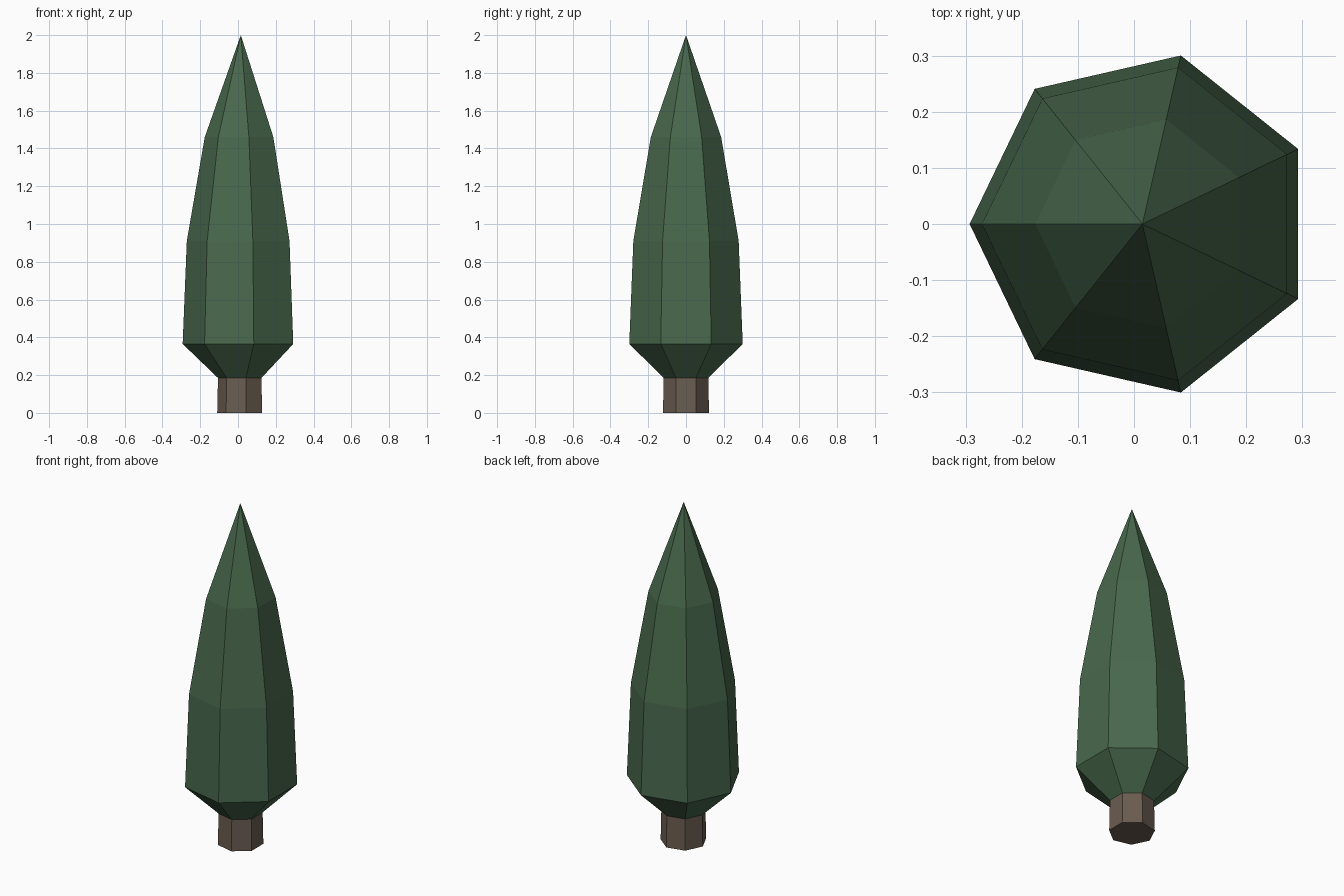
import bpy
import bmesh
from math import cos, sin, pi

SIDES = 7
CENTRE_X = 0.015  # puts the seven-sided outline evenly about x = 0

cube = bpy.data.objects.get("Cube")
if cube:
    bpy.data.objects.remove(cube, do_unlink=True)


def material(name, rgb):
    mat = bpy.data.materials.new(name)
    mat.use_nodes = True
    colour = (*rgb, 1.0)
    mat.diffuse_color = colour
    bsdf = next(n for n in mat.node_tree.nodes if n.type == 'BSDF_PRINCIPLED')
    bsdf.inputs["Base Color"].default_value = colour
    bsdf.inputs["Roughness"].default_value = 0.9
    return mat


def lathe(name, profile, mat):
    """Flat-faced solid from (radius, height) rings; zero radius makes a tip."""
    bm = bmesh.new()
    rings = []
    for radius, z in profile:
        count = SIDES if radius > 0 else 1
        angles = [pi + 2 * pi * i / SIDES for i in range(count)]
        rings.append([bm.verts.new((CENTRE_X + radius * cos(a), radius * sin(a), z))
                      for a in angles])
    for low, high in zip(rings, rings[1:]):
        for i in range(SIDES):
            j = (i + 1) % SIDES
            if len(high) == 1:
                bm.faces.new((low[i], low[j], high[0]))
            else:
                bm.faces.new((low[i], low[j], high[j], high[i]))
    # Close the open ends
    bm.faces.new(rings[0][::-1])
    if len(rings[-1]) > 1:
        bm.faces.new(rings[-1])
    bmesh.ops.recalc_face_normals(bm, faces=bm.faces)
    mesh = bpy.data.meshes.new(name)
    bm.to_mesh(mesh)
    bm.free()
    mesh.materials.append(mat)
    obj = bpy.data.objects.new(name, mesh)
    bpy.context.collection.objects.link(obj)
    return obj


bark = material("brown bark", (0.144, 0.107, 0.080))
leaf = material("dark green leaf", (0.065, 0.138, 0.072))

# Short, slightly tapered trunk
lathe("trunk", [(0.125, 0.0), (0.121, 0.185)], bark)

# Tall pointed crown with a flared underside
lathe("foliage", [(0.121, 0.185), (0.308, 0.365), (0.286, 0.91),
                  (0.191, 1.46), (0.0, 2.0)], leaf)
